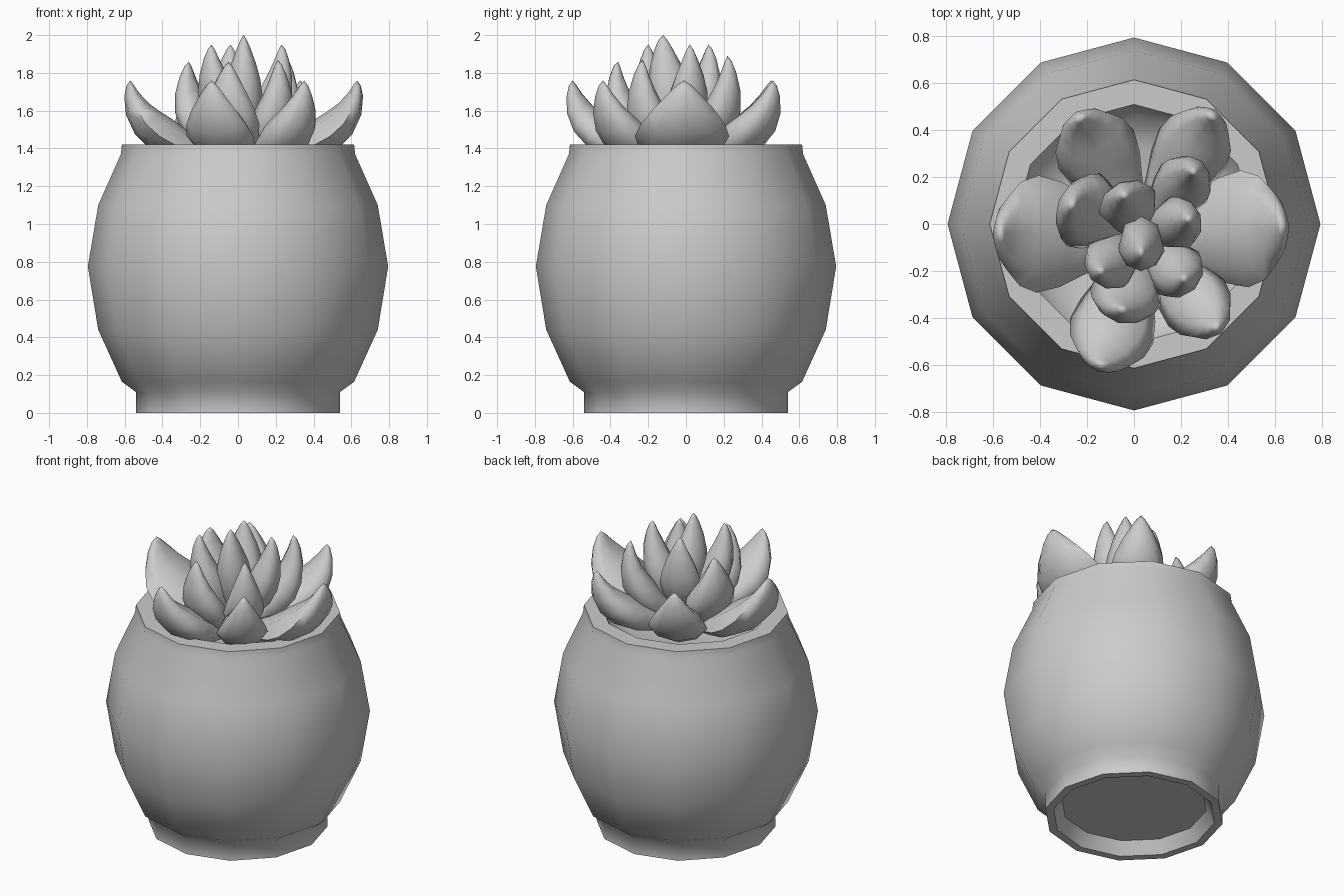
import bpy, bmesh, math
from mathutils import Vector

if "Cube" in bpy.data.objects:
    bpy.data.objects.remove(bpy.data.objects["Cube"])


def finish(name, bm, angle):
    bmesh.ops.recalc_face_normals(bm, faces=bm.faces)
    me = bpy.data.meshes.new(name)
    bm.to_mesh(me)
    bm.free()
    ob = bpy.data.objects.new(name, me)
    bpy.context.collection.objects.link(ob)
    bpy.ops.object.select_all(action='DESELECT')
    ob.select_set(True)
    bpy.context.view_layer.objects.active = ob
    bpy.ops.object.shade_smooth_by_angle(angle=math.radians(angle))
    return ob


def skin(bm, rings):
    # bridge consecutive rings; a one-vertex ring is a pole
    for a, b in zip(rings, rings[1:]):
        n = max(len(a), len(b))
        for i in range(n):
            j = (i + 1) % n
            quad = [a[i % len(a)], a[j % len(a)], b[j % len(b)], b[i % len(b)]]
            bm.faces.new(list(dict.fromkeys(quad)))


def lathe(name, profile, sides, angle):
    bm = bmesh.new()
    rings = []
    for r, z in profile:
        n = sides if r > 0 else 1
        rings.append([bm.verts.new((r * math.cos(math.tau * i / n),
                                    r * math.sin(math.tau * i / n), z)) for i in range(n)])
    skin(bm, rings)
    return finish(name, bm, angle)


# plump leaf section (across, thickness) and (t, width) along the leaf
SECTION = [(-1, 0), (-.7, .75), (0, 1), (.7, .75), (1, 0), (.65, -.7), (0, -1), (-.65, -.7)]
WIDTHS = [(0, .4), (.15, .66), (.3, .9), (.45, 1), (.6, .89), (.75, .65), (.88, .37), (.96, .16)]
CENTRE = Vector((0.03, -0.05, 0))


def leaf(name, tip, half_w, under, over, root_z, bulge, ctrl_z):
    # under / over: thickness below and above the leaf's middle path
    tip = Vector(tip)
    out = Vector((tip.x, tip.y, 0)) - CENTRE
    reach = out.length
    out.normalize()
    up = Vector((0, 0, 1))
    side = up.cross(out)
    p0 = CENTRE + out * reach * 0.15 + up * root_z
    p1 = CENTRE + out * (reach * 0.95 + bulge) + up * ctrl_z
    bm = bmesh.new()
    rings = [[bm.verts.new(p0)]]
    for t, w in WIDTHS:
        p = p0 * (1 - t) ** 2 + p1 * 2 * t * (1 - t) + tip * t * t
        d = ((p1 - p0) * (1 - t) + (tip - p1) * t).normalized()
        nrm = d.cross(side).normalized()
        if nrm.dot(up - out) < 0:
            nrm = -nrm
        rings.append([bm.verts.new(p + side * s * w * half_w
                                   + nrm * h * (over * w if h > 0 else under * w ** .75))
                      for s, h in SECTION])
    rings.append([bm.verts.new(tip)])
    skin(bm, rings)
    return finish(name, bm, 80)


# pot: recessed underside, foot, round belly, flat rim
lathe("pot", [(0, .08), (.44, .08), (.49, 0), (.54, 0), (.54, .11), (.615, .165),
              (.74, .44), (.795, .775), (.74, 1.1), (.62, 1.37), (.615, 1.42),
              (.51, 1.42), (.46, 1.33), (.33, 1.27), (0, 1.25)], 12, 56)

# outer leaves
for i, (x, y, w) in enumerate([(.63, -.01, .25), (.33, .46, .165), (-.23, .45, .18),
                               (-.57, -.04, .25), (-.14, -.6, .185), (.35, -.44, .155)]):
    leaf(f"outer_leaf_{i + 1}", (x, y, 1.76), w, .09, .11, 1.34, 0.02, 1.42)

# middle leaves
for i, (x, y, z, w) in enumerate([(.25, .22, 1.89, .125), (-.26, .08, 1.86, .17),
                                  (-.05, -.36, 1.86, .155), (.21, -.23, 1.87, .125)]):
    leaf(f"middle_leaf_{i + 1}", (x, y, z), w, .08, .11, 1.36, .08, 1.5)

# inner leaves
for i, (x, y, w) in enumerate([(.23, .02, .115), (-.04, .12, .13), (-.14, -.2, .12)]):
    leaf(f"inner_leaf_{i + 1}", (x, y, 1.95), w, .075, .12, 1.4, .05, 1.62)

# central bud
leaf("centre_leaf", (.03, -.12, 2), .1, .085, .15, 1.42, .03, 1.7)
